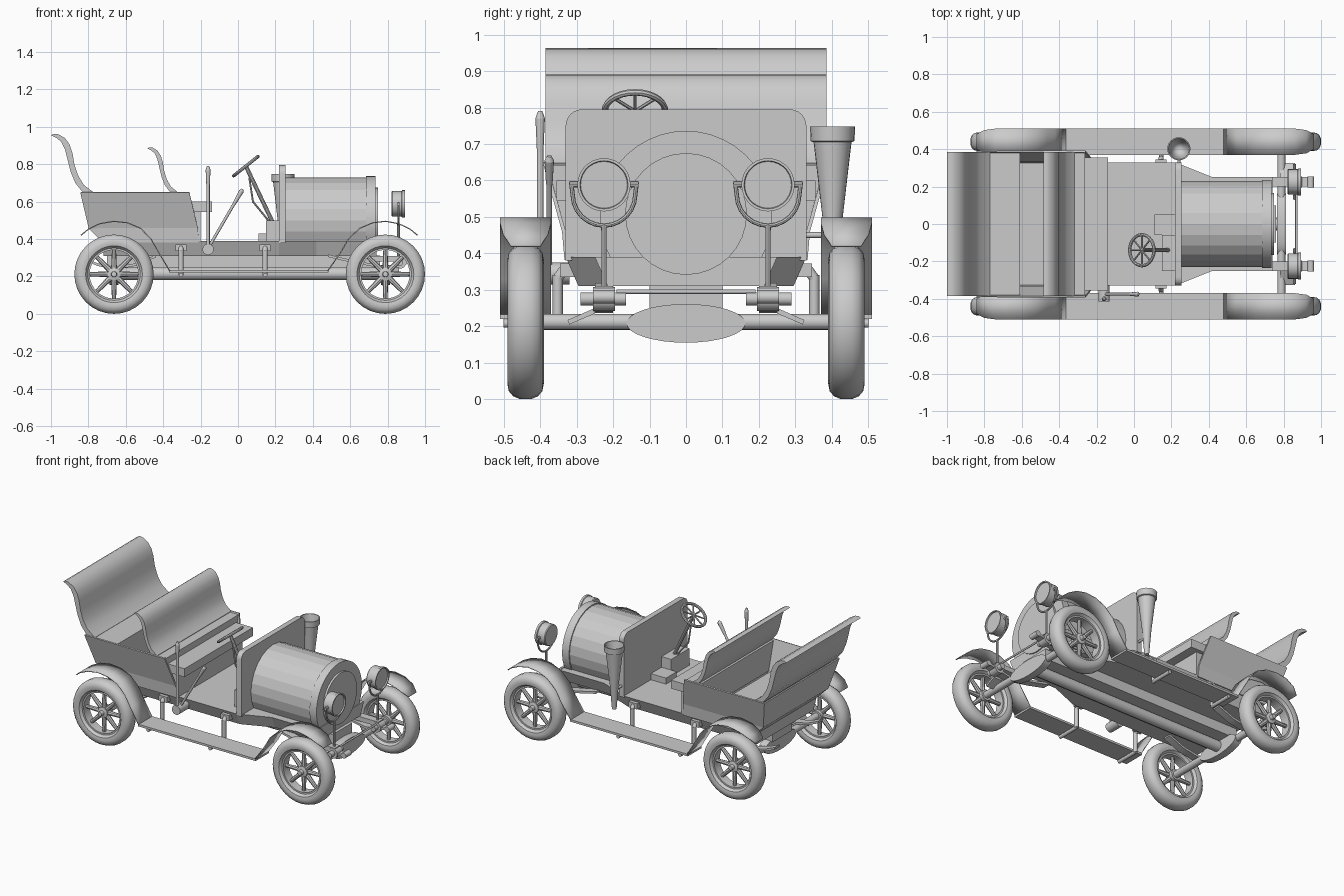
import bpy, bmesh, math
from mathutils import Vector

if "Cube" in bpy.data.objects:
    bpy.data.objects.remove(bpy.data.objects["Cube"])

def finish(name, bm, mirror=False, smooth=True, solid=0):
    bmesh.ops.remove_doubles(bm, verts=bm.verts, dist=1e-5)
    bmesh.ops.recalc_face_normals(bm, faces=bm.faces)
    me = bpy.data.meshes.new(name)
    bm.to_mesh(me)
    bm.free()
    if smooth:
        for p in me.polygons:
            p.use_smooth = True
        me.set_sharp_from_angle(angle=math.radians(35))
    ob = bpy.data.objects.new(name, me)
    bpy.context.collection.objects.link(ob)
    if solid:
        m = ob.modifiers.new("thickness", 'SOLIDIFY')
        m.thickness, m.offset = solid, 0
    if mirror:
        m = ob.modifiers.new("mirror", 'MIRROR')
        m.use_axis = (False, True, False)
        m.use_mirror_merge = False
    return ob

def ring_faces(bm, rings, closed=True):
    for a, b in zip(rings, rings[1:]):
        n = len(a)
        for i in range(n if closed else n - 1):
            j = (i + 1) % n
            bm.faces.new((a[i], a[j], b[j], b[i]))

def add_lathe(bm, prof, origin, axis, n=24):
    """Revolve (radius, height) points around an axis."""
    q = Vector((0, 0, 1)).rotation_difference(Vector(axis))
    o = Vector(origin)
    rings = [[bm.verts.new(o + q @ Vector((r * math.cos(t), r * math.sin(t), h)))
              for t in (2 * math.pi * i / n for i in range(n))] for r, h in prof]
    ring_faces(bm, rings)
    bmesh.ops.remove_doubles(bm, verts=[v for r in rings for v in r], dist=1e-5)

def add_rod(bm, a, b, r1, r2=None, n=12):
    d = Vector(b) - Vector(a)
    r2 = r1 if r2 is None else r2
    add_lathe(bm, [(0, 0), (r1, 0), (r2, d.length), (0, d.length)], a, d, n)

def lathe(name, prof, origin, axis, n=24, **k):
    bm = bmesh.new()
    add_lathe(bm, prof, origin, axis, n)
    return finish(name, bm, **k)

def rods(name, segs, n=12, **k):
    bm = bmesh.new()
    for s in segs:
        add_rod(bm, *s, n=n)
    return finish(name, bm, **k)

def prism(name, pts, axis, a, b, **k):
    """Extrude a closed outline: xz points along y, or yz points along x."""
    bm = bmesh.new()
    put = (lambda p, d: (p[0], d, p[1])) if axis == 'y' else (lambda p, d: (d, p[0], p[1]))
    rings = [[bm.verts.new(put(p, d)) for p in pts] for d in (a, b)]
    ring_faces(bm, rings)
    for r in rings:
        bm.faces.new(r)
    return finish(name, bm, **k)

def box(name, x0, x1, y0, y1, z0, z1, **k):
    return prism(name, [(x0, z0), (x1, z0), (x1, z1), (x0, z1)], 'y', y0, y1, smooth=False, **k)

def arc(cx, cz, r, a0, a1, n):
    return [(cx + r * math.cos(math.radians(a0 + (a1 - a0) * i / n)),
             cz + r * math.sin(math.radians(a0 + (a1 - a0) * i / n))) for i in range(n + 1)]

# Wheels, axles and oval differential plates
for tag, x in (("rear", -0.663), ("front", 0.788)):
    c = (x, 0.44, 0.212)
    tire = [(.14, -.03), (.152, -.046), (.17, -.05), (.19, -.046), (.204, -.034), (.212, -.015),
            (.212, .015), (.204, .034), (.19, .046), (.17, .05), (.152, .046), (.14, .03), (.14, -.03)]
    lathe(tag + "_tires", tire, c, (0, 1, 0), 32, mirror=True)
    rim = [(.13, -.03), (.145, -.03), (.145, .03), (.13, .03), (.13, -.03)]
    lathe(tag + "_rims", rim, c, (0, 1, 0), 32, mirror=True)
    segs = []
    for i in range(8):
        t = math.pi * i / 4
        d = Vector((math.cos(t), 0, math.sin(t)))
        segs.append((Vector(c) + d * .02, Vector(c) + d * .135, .016, .011))
    rods(tag + "_spokes", segs, 8, mirror=True)
    hub = [(0, -.035), (.035, -.035), (.035, .02), (.016, .025), (.014, .048), (0, .05)]
    lathe(tag + "_hubs", hub, c, (0, 1, 0), 16, mirror=True)
    rods(tag + "_axle", [((x, -.41, .212), (x, .41, .212), .022)], 16)
    oval = [(.163 * y, .208 + .053 * z) for y, z in arc(0, 0, 1, 0, 348.75, 31)]
    prism(tag + "_differential", oval, 'x', x - .024, x + .024)
rods("drive_tube", [((-.66, 0, .215), (.78, 0, .215), .034)], 16)

# Chassis tray with a tapered nose and bevelled lower edge
bm = bmesh.new()
plan = [(-.72, .33), (.22, .33), (.42, .25), (.74, .25)]
rings = []
for z, inset in ((.39, 0), (.31, .035)):
    rings.append([bm.verts.new((x, y - inset, z)) for x, y in plan] +
                 [bm.verts.new((x, inset - y, z)) for x, y in reversed(plan)])
ring_faces(bm, rings)
for r in rings:
    bm.faces.new(r)
finish("chassis", bm, smooth=False)
box("frame_spine", -.70, .76, -.1, .1, .245, .312)

# Fenders as bent sheets with narrowed tips, and running boards
def fender(name, path):
    bm = bmesh.new()
    inset = [.03, .008] + [0] * len(path)
    rings = [[bm.verts.new((x, .37 + d, z)) for (x, z), d in zip(path, inset)],
             [bm.verts.new((x, .51 - d, z)) for (x, z), d in zip(path, inset)]]
    ring_faces(bm, rings, closed=False)
    return finish(name, bm, mirror=True, solid=.006)
fender("rear_fenders", [(-.84, .42), (-.80, .453), (-.74, .482), (-.665, .495), (-.59, .487),
                        (-.52, .457), (-.465, .40), (-.425, .33), (-.365, .23)])
fender("front_fenders", [(.96, .42), (.92, .453), (.86, .482), (.79, .495), (.72, .487),
                         (.65, .457), (.59, .40), (.55, .33), (.48, .23)])
box("running_boards", -.37, .485, .37, .51, .22, .234, mirror=True)
for tag, x in (("rear", -.305), ("front", .145)):
    box(tag + "_step_clamps", x - .03, x + .03, .30, .345, .335, .372, mirror=True)
    rods(tag + "_step_brackets", [((x, .31, .35), (x, .34, .35), .014), ((x, .335, .355), (x, .353, .33), .014),
         ((x, .352, .34), (x, .352, .205), .014), ((x, .345, .208), (x, .50, .208), .012)], mirror=True)

# Bonnet and radiator: round tops with flat bottoms
prism("bonnet", arc(0, .5, .23, -45, 225, 18), 'x', .25, .69, smooth=False)
prism("radiator_shell", arc(0, .5, .236, -48, 228, 32), 'x', .685, .735)
lathe("radiator_core", [(0, 0), (.167, 0), (.167, .015), (0, .015)], (.733, 0, .508), (1, 0, 0), 32)

# Dash board with rounded upper corners
prism("dash_board", [(-.33, .38), (.33, .38)] + arc(.285, .75, .045, 0, 90, 6) +
      arc(-.285, .75, .045, 90, 180, 6), 'x', .22, .255)

# Open rear tub with flared sides, sloping back and tucked-under tail
bm = bmesh.new()
v = {}
for s in (-1, 1):
    for key, x, y, z in (("fb", -.21, .33, .385), ("bb", -.72, .33, .385), ("fm", -.215, .335, .46),
                         ("bm", -.795, .335, .46), ("ft", -.26, .388, .65), ("bt", -.84, .388, .65)):
        v[key, s] = bm.verts.new((x, s * y, z))
for lo, hi in ("bm", "mt"):
    for s in (-1, 1):
        bm.faces.new([v[k, s] for k in ("f" + lo, "b" + lo, "b" + hi, "f" + hi)])
    bm.faces.new((v["b" + lo, -1], v["b" + lo, 1], v["b" + hi, 1], v["b" + hi, -1]))
bm.faces.new((v["fb", -1], v["fb", 1], v["bb", 1], v["bb", -1]))
finish("rear_tub", bm, smooth=False, solid=.01)

# Seats: curled backs, cushions and bases
def seat_back(name):
    pts = [(-1.0, .955), (-.985, .963), (-.96, .96), (-.925, .94), (-.90, .905), (-.885, .86), (-.875, .80),
           (-.855, .74), (-.825, .69), (-.77, .648), (-.775, .64), (-.82, .64), (-.83, .65), (-.87, .70),
           (-.895, .76), (-.913, .83), (-.925, .88), (-.945, .92), (-.97, .94)]
    return prism(name, pts, 'y', -.386, .386)
seat_back("rear_seat_back")
front = seat_back("front_seat_back")
for vert in front.data.vertices:  # the front back rest is a smaller copy
    vert.co.x = -.485 + (vert.co.x + 1) * .72
    vert.co.z = .65 + (vert.co.z - .65) * .77
prism("rear_seat_cushion", [(-.33, .46), (.33, .46), (.38, .645), (-.38, .645)], 'x', -.79, -.61, smooth=False)
prism("front_seat_cushion", [(-.33, .46), (.33, .46), (.38, .642), (-.38, .642)], 'x', -.37, -.262, smooth=False)
box("front_seat_edge", -.30, -.14, -.355, .355, .545, .60)
box("front_seat_base", -.36, -.2, -.33, .33, .39, .55)

# Steering wheel, column and pedal boxes
c = Vector((.042, -.14, .79))
ax = Vector((.62, 0, -.78)).normalized()
lathe("steering_wheel", [(.083 + .009 * math.cos(t), .009 * math.sin(t))
      for t in (math.pi * i / 4 for i in range(9))], c, ax, 28)
q = Vector((0, 0, 1)).rotation_difference(ax)
rods("steering_spokes", [(c, c + q @ Vector((.083 * math.cos(t), .083 * math.sin(t), 0)), .005)
     for t in (math.pi * i / 4 for i in range(8))], 6)
rods("steering_column", [(c, (.19, -.14, .48), .011), ((.06, -.14, .73), (.08, -.14, .6), .005),
     ((.08, -.14, .6), (.17, -.14, .49), .005)], 10)
box("steering_gear_box", .15, .22, -.25, -.06, .39, .5)
box("pedal_box", .11, .22, -.06, .05, .38, .43)

# Hand levers on the near side
rods("brake_lever", [((-.16, -.40, .35), (-.16, -.40, .70), .009), ((-.16, -.40, .68), (-.16, -.40, .77), .009, .013),
     ((-.16, -.40, .77), (-.16, -.40, .79), .013, .006)])
rods("gear_lever", [((-.16, -.375, .35), (-.02, -.375, .59), .008), ((-.02, -.375, .59), (.018, -.375, .655), .009, .013),
     ((.018, -.375, .655), (.025, -.375, .667), .013, .006)])
rods("lever_hub", [((-.16, -.32, .345), (-.16, -.415, .345), .03)], 16)

# Tall horn on the far side, open at the top
lathe("horn", [(0, .33), (.014, .33), (.028, .5), (.052, .705), (.06, .708), (.062, .748), (.056, .748), (.046, .70), (0, .45)],
      (.24, .402, 0), (0, 0, 1), 24)
rods("horn_mount", [((.24, .31, .45), (.24, .40, .45), .008)])

# Head lamps with forked stands
lathe("head_lamps", [(0, 0), (.064, 0), (.068, .005), (.068, .055), (.073, .058), (.073, .072), (.066, .072), (.064, .064), (0, .064)],
      (.82, .225, .588), (1, 0, 0), 28, mirror=True)
fork = [(.858, .135, .595)] + [(.858, .225 + y, z) for y, z in arc(0, .562, .086, 180, 360, 12)] + [(.858, .315, .595)]
rods("lamp_forks", [(a, b, .006) for a, b in zip(fork, fork[1:])] +
     [((.858, .155, .59), (.858, .13, .59), .009), ((.858, .295, .59), (.858, .32, .59), .009),
      ((.858, .225, .48), (.858, .225, .29), .007)], 8, mirror=True)

# Leaf springs, front shackles and tie rod
def spring(name, path):
    back = [(x, z - .014) for x, z in reversed(path)]
    return prism(name, path + back, 'y', .2, .25, mirror=True)
spring("front_springs", [(.48, .318), (.60, .29), (.785, .255), (.88, .275), (.95, .29)])
spring("rear_springs", [(-.82, .30), (-.75, .27), (-.665, .25), (-.55, .27), (-.44, .315)])
box("front_rails", .70, .88, .20, .25, .28, .31, mirror=True)
rods("front_shackles", [((.865, .195, .275), (.865, .255, .275), .034), ((.865, .165, .275), (.865, .29, .275), .018),
     ((.945, .195, .28), (.945, .255, .28), .018)], 14, mirror=True)
rods("tie_rod", [((.868, -.19, .295), (.868, .19, .295), .006)])
prism("steering_arms", [(.25, .235), (.32, .205), (.325, .217), (.25, .25)], 'x', .78, .86, mirror=True)
